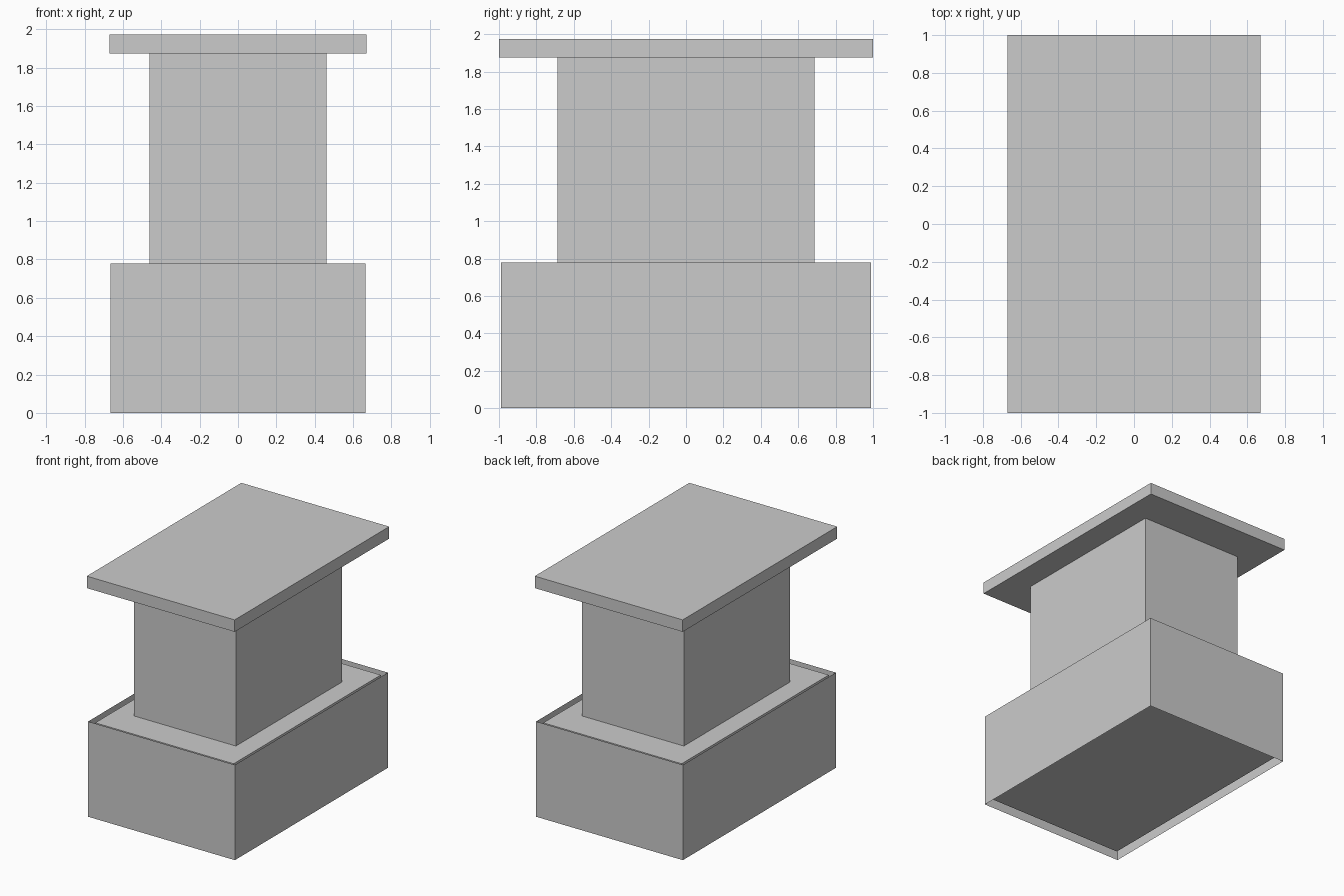
import bpy, bmesh

if "Cube" in bpy.data.objects:
    bpy.data.objects.remove(bpy.data.objects["Cube"])


def box(name, hx, hy, z0, z1, capped=True):
    """Box centred on x = y = 0; uncapped makes an open sleeve."""
    bm = bmesh.new()
    bmesh.ops.create_cube(bm, size=1)
    for v in bm.verts:
        v.co.x *= 2 * hx
        v.co.y *= 2 * hy
        v.co.z = z1 if v.co.z > 0 else z0
    bm.normal_update()
    if not capped:
        caps = [f for f in bm.faces if abs(f.normal.z) > 0.5]
        bmesh.ops.delete(bm, geom=caps, context='FACES_ONLY')
    mesh = bpy.data.meshes.new(name)
    bm.to_mesh(mesh)
    bm.free()
    obj = bpy.data.objects.new(name, mesh)
    bpy.context.collection.objects.link(obj)
    return obj


# Base: thin outer sleeve around a slightly recessed, inset block
box("base_sleeve", 0.665, 0.99, 0.0, 0.78, capped=False)
box("base_block", 0.627, 0.952, 0.045, 0.765)

# Column standing on the base
box("column", 0.4625, 0.688, 0.765, 1.875)

# Overhanging top slab
box("top_slab", 0.67, 1.0, 1.875, 1.973)
